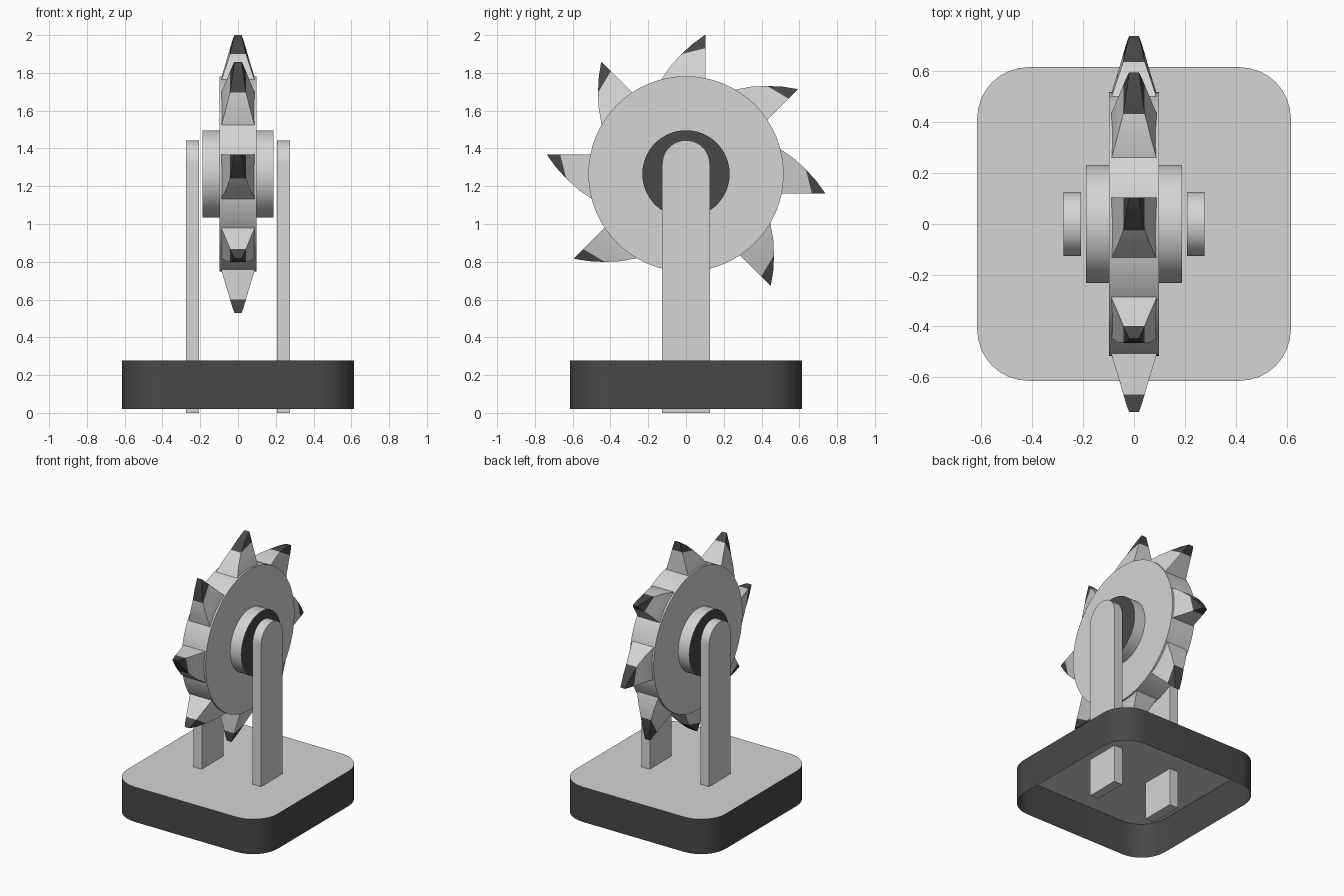
import bpy, bmesh, math
from mathutils import Matrix

if "Cube" in bpy.data.objects:
    bpy.data.objects.remove(bpy.data.objects["Cube"])


def material(name, v):
    m = bpy.data.materials.new(name)
    m.diffuse_color = (v, v, v, 1)
    m.use_nodes = True
    m.node_tree.nodes["Principled BSDF"].inputs["Base Color"].default_value = m.diffuse_color
    return m


LIGHT = material("light grey", 0.66)
DARK = material("dark grey", 0.065)
AXIS_Z = 1.265  # height of the wheel centre


def finish(name, bm, is_dark=None, angle=30):
    """Turn a bmesh into an object, dark faces chosen by a rule."""
    bm.normal_update()
    if is_dark:
        for f in bm.faces:
            f.material_index = int(is_dark(f))
    me = bpy.data.meshes.new(name)
    bm.to_mesh(me)
    bm.free()
    me.materials.append(LIGHT)
    me.materials.append(DARK)
    ob = bpy.data.objects.new(name, me)
    bpy.context.collection.objects.link(ob)
    bpy.ops.object.select_all(action='DESELECT')
    ob.select_set(True)
    bpy.context.view_layer.objects.active = ob
    bpy.ops.object.shade_smooth_by_angle(angle=math.radians(angle))
    return ob


def extrude_outline(points, offset, cap_start=True):
    """Prism from a closed 3D outline; the far end is always capped."""
    bm = bmesh.new()
    a = [bm.verts.new(p) for p in points]
    b = [bm.verts.new([c + d for c, d in zip(p, offset)]) for p in points]
    n = len(a)
    for i in range(n):
        j = (i + 1) % n
        bm.faces.new((a[i], a[j], b[j], b[i]))
    bm.faces.new(b)
    if cap_start:
        bm.faces.new(a[::-1])
    return bm


def wheel_disc(name, radius, half_width, is_dark=None):
    bm = bmesh.new()
    bmesh.ops.create_cone(bm, cap_ends=True, segments=64, radius1=radius,
                          radius2=radius, depth=half_width * 2,
                          matrix=Matrix.Translation((0, 0, AXIS_Z)) @ Matrix.Rotation(math.pi / 2, 4, 'Y'))
    return finish(name, bm, is_dark)


# Base: rounded square cover, open underneath, dark skirt
HALF, R, SEG = 0.613, 0.2, 8
outline = []
for corner, (sx, sy) in enumerate([(1, 1), (-1, 1), (-1, -1), (1, -1)]):
    for i in range(SEG + 1):
        t = math.radians(90 * (corner + i / SEG))
        outline.append((sx * (HALF - R) + R * math.cos(t),
                        sy * (HALF - R) + R * math.sin(t), 0.02))
finish("base", extrude_outline(outline, (0, 0, 0.257), cap_start=False),
       lambda f: abs(f.normal.z) < 0.5)

# Two upright posts with round tops
W = 0.126
for side, x0 in (("left", -0.276), ("right", 0.207)):
    pts = [(x0, -W, 0), (x0, W, 0)]
    for i in range(25):
        t = math.pi * i / 24
        pts.append((x0, W * math.cos(t), 1.317 + W * math.sin(t)))
    finish(side + "_post", extrude_outline(pts, (0.069, 0, 0)))

# Wheel disc and hub with dark end faces
wheel_disc("wheel_disc", 0.517, 0.098)
wheel_disc("hub", 0.231, 0.188, lambda f: abs(f.normal.x) > 0.5)

# Curved claw teeth: sections of (back u, back v, front v, half width)
SECTIONS = [(-0.155, 0.46, 0.46, 0.096), (-0.131, 0.50, 0.515, 0.087),
            (-0.083, 0.57, 0.59, 0.064), (-0.025, 0.634, 0.666, 0.042),
            (0.037, 0.69, 0.705, 0.030), (0.098, 0.734, 0.736, 0.019)]
FRONT = 0.103
TIP_START = 3  # section where the dark tip begins
for k in range(8):
    bm = bmesh.new()
    rings = []
    for u, vb, vf, w in SECTIONS:
        rings.append([bm.verts.new(p) for p in
                      ((-w, u, vb), (w, u, vb), (w, FRONT, vf), (-w, FRONT, vf))])
    dark_faces = set()
    for s, (a, b) in enumerate(zip(rings, rings[1:])):
        for i in range(4):
            j = (i + 1) % 4
            f = bm.faces.new((a[i], a[j], b[j], b[i]))
            if s >= TIP_START:
                dark_faces.add(f)
    bm.faces.new(rings[0][::-1])
    dark_faces.add(bm.faces.new(rings[-1]))
    bm.transform(Matrix.Translation((0, 0, AXIS_Z)) @ Matrix.Rotation(math.radians(45 * k), 4, 'X'))
    finish(f"tooth_{k + 1}", bm, lambda f: f in dark_faces)
